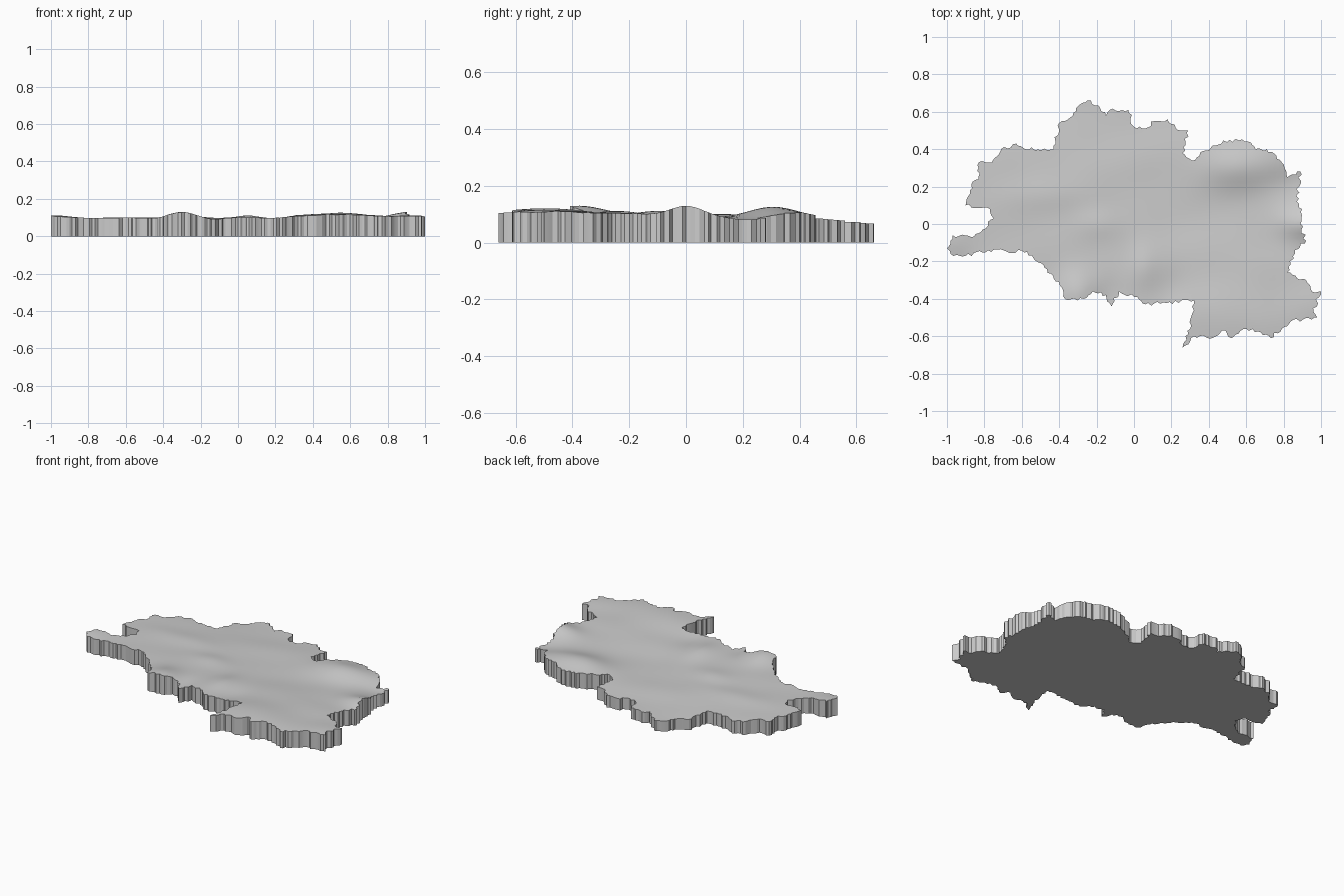
import bpy, bmesh, math, random
from mathutils import Vector
from mathutils.geometry import delaunay_2d_cdt

if "Cube" in bpy.data.objects:
    bpy.data.objects.remove(bpy.data.objects["Cube"], do_unlink=True)
random.seed(4)

# Coastline corners, clockwise from the western tip, in hundredths
COAST = [
    (-100, -13), (-97, -6), (-87, -7), (-81, -3), (-75, 3), (-77, 8), (-90, 10),
    (-87, 21), (-83, 24), (-83, 33), (-76, 33), (-71, 40), (-63, 43), (-58, 40),
    (-43, 40), (-40, 54), (-34, 57), (-31, 62), (-23, 66), (-15, 58), (-13, 61),
    (-3, 61), (0, 52), (6, 51), (11, 55), (18, 56), (25, 50), (29, 50),
    (26, 38), (31, 34), (42, 42), (51, 45), (61, 44), (65, 40), (71, 40),
    (79, 33), (82, 25), (89, 28), (87, 12), (90, 8), (89, 0), (92, -9),
    (86, -14), (82, -26), (92, -30), (95, -36), (100, -36), (96, -47), (98, -50),
    (84, -52), (73, -61), (68, -58), (60, -56), (52, -61), (49, -57), (42, -61),
    (32, -60), (26, -66), (30, -56), (32, -41), (6, -43), (0, -39), (-8, -36),
    (-12, -44), (-15, -38), (-22, -36), (-27, -40), (-37, -40), (-40, -31),
    (-57, -15), (-78, -14), (-90, -17), (-98, -16)]

# Gentle hills and hollows: x, y, width in x, width in y, rise
HILLS = [
    (.55, .31, .2, .12, .035), (.92, 0, .13, .08, .036), (-.3, -.38, .1, .13, .03),
    (.5, -.5, .3, .17, .023), (.95, -.42, .15, .12, .01), (-.98, -.1, .1, .1, .015),
    (-.3, .62, .8, .3, -.03), (-.13, -.38, .06, .1, -.008), (.2, -.36, .08, .12, -.01),
    (.05, -.24, .07, .12, .014), (.85, .22, .15, .1, -.014), (.2, .1, .55, .22, -.014),
    (-.2, 0, .12, .08, .01), (.6, -.2, .3, .12, .006), (-.45, .15, .3, .08, .006)]


def height(x, y):
    z = .098
    for cx, cy, wx, wy, rise in HILLS:
        z += rise * math.exp(-((x - cx) / wx) ** 2 - ((y - cy) / wy) ** 2)
    ripple = math.sin(9 * x + 14 * y) * math.sin(17 * x - 7 * y + 1)
    return z + .002 * ripple


def jagged_outline(corners, step, roughness):
    """Split each stretch of coast and push the new points in or out."""
    points = []
    for i, corner in enumerate(corners):
        a = Vector(corner) / 100
        b = Vector(corners[(i + 1) % len(corners)]) / 100
        count = max(1, round((b - a).length / step))
        side = (b - a).orthogonal().normalized()
        points.append(a)
        for k in range(1, count):
            points.append(a.lerp(b, k / count) + side * random.uniform(-roughness, roughness))
    return points


# Triangulated map area: coast plus an even grid of inner points
outline = jagged_outline(COAST, .016, .01)
rim = len(outline)
step = .025
grid = [Vector((i * step, j * step)) for i in range(-40, 41) for j in range(-27, 28)]
inner = [p for p in grid if min((p - q).length for q in outline) > step * .6]
verts, _, faces, *_ = delaunay_2d_cdt(outline + inner, [], [list(range(rim))], 1, 1e-5)

# Slab: flat base extruded up to the rolling surface
bm = bmesh.new()
base = [bm.verts.new((v.x, v.y, 0)) for v in verts]
for f in faces:
    bm.faces.new([base[i] for i in f])
bmesh.ops.delete(bm, geom=[v for v in bm.verts if not v.link_faces], context="VERTS")
result = bmesh.ops.extrude_face_region(bm, geom=bm.faces[:], use_keep_orig=True)
for v in result["geom"]:
    if isinstance(v, bmesh.types.BMVert):
        v.co.z = height(v.co.x, v.co.y)
bmesh.ops.recalc_face_normals(bm, faces=bm.faces[:])
mesh = bpy.data.meshes.new("terrain_slab")
bm.to_mesh(mesh)
bm.free()

# Plain grey stone
stone = bpy.data.materials.new("grey stone")
stone.use_nodes = True
stone.diffuse_color = (.6, .6, .6, 1)
stone.node_tree.nodes["Principled BSDF"].inputs["Base Color"].default_value = (.6, .6, .6, 1)
mesh.materials.append(stone)

slab = bpy.data.objects.new("terrain_slab", mesh)
bpy.context.collection.objects.link(slab)
bpy.ops.object.select_all(action="DESELECT")
slab.select_set(True)
bpy.context.view_layer.objects.active = slab
bpy.ops.object.shade_smooth_by_angle(angle=math.radians(15))
